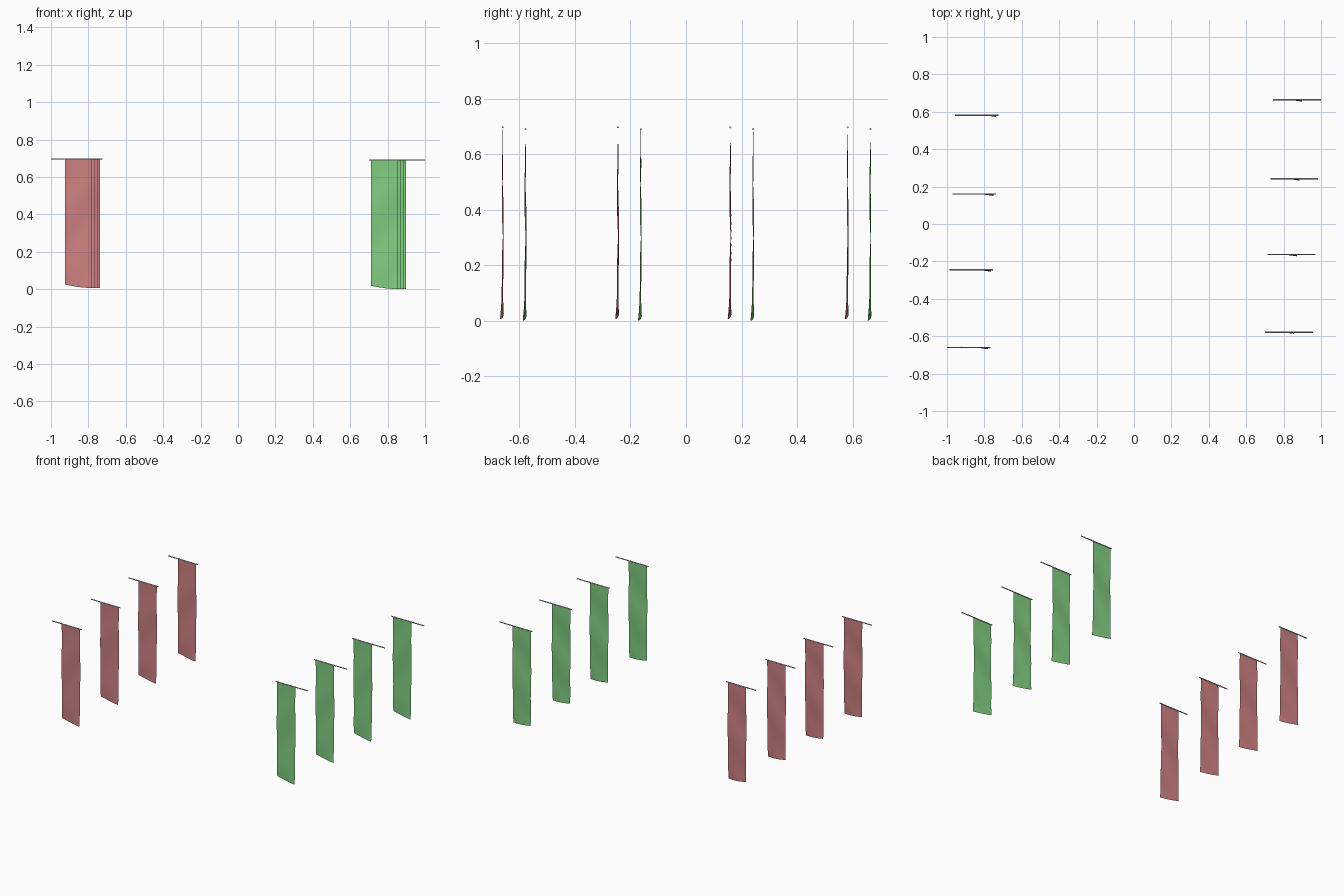
import bpy, bmesh, math

if "Cube" in bpy.data.objects:
    bpy.data.objects.remove(bpy.data.objects["Cube"])

def material(name, color):
    m = bpy.data.materials.new(name)
    m.diffuse_color = color
    m.use_nodes = True
    m.node_tree.nodes["Principled BSDF"].inputs["Base Color"].default_value = m.diffuse_color
    return m

red = material("red_cloth", (0.62, 0.22, 0.22, 1))
green = material("green_cloth", (0.22, 0.62, 0.22, 1))

def add_object(name, bm, mat=None):
    me = bpy.data.meshes.new(name)
    bm.to_mesh(me)
    bm.free()
    for p in me.polygons:
        p.use_smooth = True
    if mat:
        me.materials.append(mat)
    ob = bpy.data.objects.new(name, me)
    bpy.context.collection.objects.link(ob)
    return ob

# Hanging cloth: gently rippled sheet, bottom hem twisting forward and down on the right
def cloth(name, x0, y, top, mat, width=0.145, nx=8, nz=24):
    bm = bmesh.new()
    rows = []
    for j in range(nz + 1):
        t = j / nz
        hem = max(0, (t - 0.75) / 0.25) ** 1.5
        row = []
        for i in range(nx + 1):
            u = i / nx
            ripple = 0.003 * math.sin(t * 11 + u * 3) * min(1, 4 * t) * (1 - 0.6 * hem)
            dy = ripple + hem * (0.005 - 0.016 * u ** 1.5)
            bottom = top - 0.672 - 0.018 * math.sin(u * math.pi / 2)
            row.append(bm.verts.new((x0 + width * u, y + dy, top + (bottom - top) * t)))
        rows.append(row)
    for a, b in zip(rows, rows[1:]):
        for i in range(nx):
            bm.faces.new((a[i], b[i], b[i + 1], a[i + 1]))
    add_object(name, bm, mat)

# Thin horizontal pole with capped ends
def pole(name, x0, x1, y, z, r=0.0035):
    bm = bmesh.new()
    bmesh.ops.create_cone(bm, cap_ends=True, segments=8, radius1=r, radius2=r, depth=x1 - x0)
    for v in bm.verts:
        v.co = (v.co.z + (x0 + x1) / 2, v.co.x + y, v.co.y + z)
    ob = add_object(name, bm)
    for p in ob.data.polygons:
        p.use_smooth = len(p.vertices) == 4

# Two staggered rows of four banners
for i, (yr, yg) in enumerate(zip((-0.66, -0.245, 0.16, 0.582), (-0.578, -0.163, 0.242, 0.664))):
    s = 0.0145 * i
    cloth(f"red_banner_{i}", -0.925 + s, yr, 0.697, red)
    pole(f"red_pole_{i}", -1.0 + s, -0.768 + s, yr, 0.697)
    cloth(f"green_banner_{i}", 0.711 + s, yg, 0.691, green)
    pole(f"green_pole_{i}", 0.70 + s, 0.956 + s, yg, 0.691)
